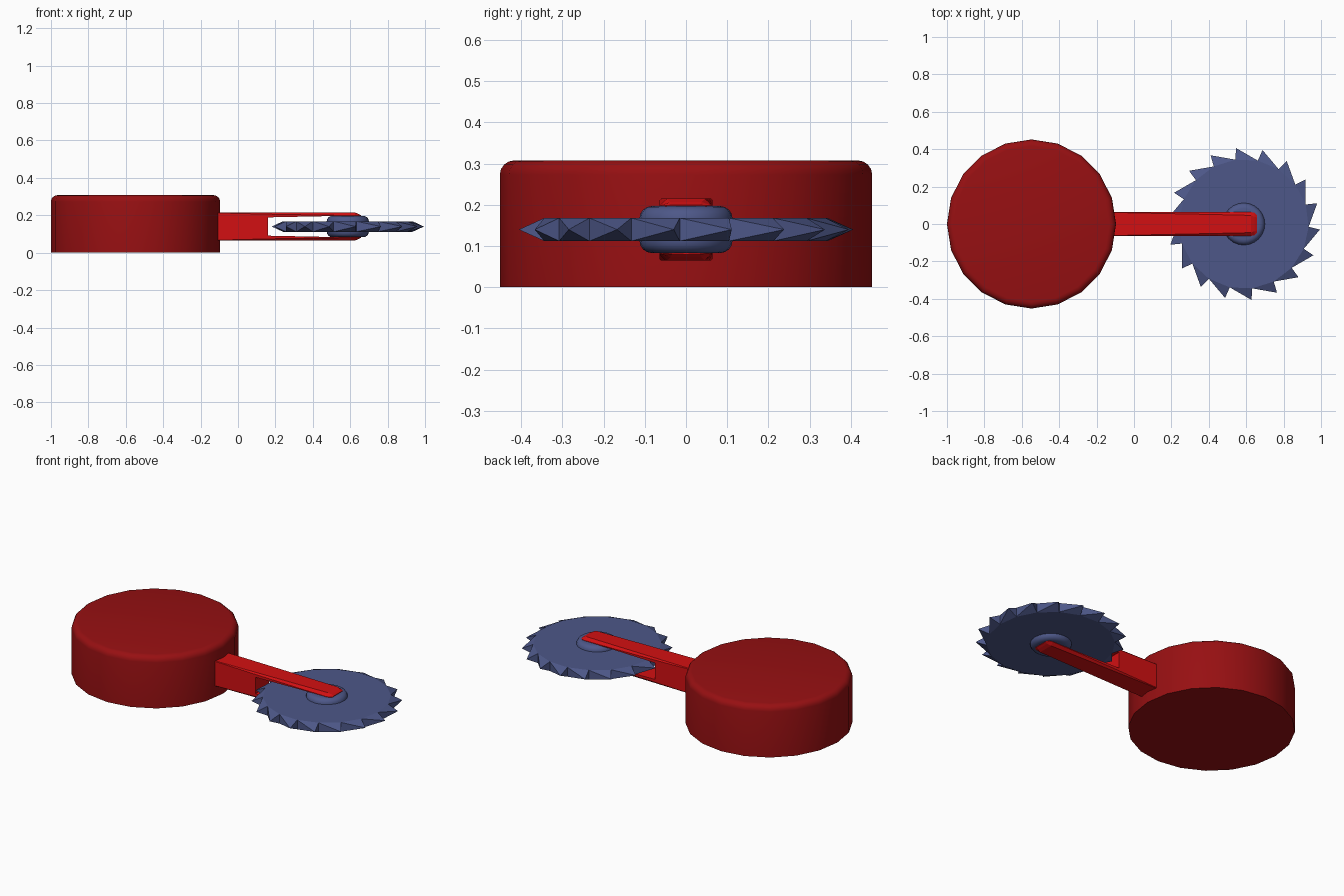
import bpy, bmesh, math

MID_Z = 0.14          # height of the arm, hub and blade mid-plane
BLADE_X = 0.587       # blade axis

if "Cube" in bpy.data.objects:
    bpy.data.objects.remove(bpy.data.objects["Cube"], do_unlink=True)


def make_material(name, rgb):
    mat = bpy.data.materials.new(name)
    mat.use_nodes = True
    mat.diffuse_color = (*rgb, 1)
    mat.node_tree.nodes["Principled BSDF"].inputs["Base Color"].default_value = (*rgb, 1)
    return mat


dark_red = make_material("dark red", (0.31, 0.005, 0.006))
bright_red = make_material("bright red", (0.65, 0.005, 0.006))
steel_blue = make_material("steel blue", (0.075, 0.097, 0.25))


def finish(name, bm, mat, location, smooth=False):
    bmesh.ops.recalc_face_normals(bm, faces=bm.faces)
    mesh = bpy.data.meshes.new(name)
    bm.to_mesh(mesh)
    bm.free()
    mesh.materials.append(mat)
    obj = bpy.data.objects.new(name, mesh)
    obj.location = location
    bpy.context.collection.objects.link(obj)
    if smooth:
        bpy.ops.object.select_all(action="DESELECT")
        obj.select_set(True)
        bpy.context.view_layer.objects.active = obj
        bpy.ops.object.shade_smooth_by_angle(angle=math.radians(40))
    return obj


def rounded_disc(name, radius, z0, z1, sides, bevel, both, mat, location):
    """Cylinder with a rounded top rim, and bottom rim if both."""
    bm = bmesh.new()
    bmesh.ops.create_cone(bm, cap_ends=True, segments=sides, radius1=radius,
                          radius2=radius, depth=z1 - z0)
    bmesh.ops.translate(bm, verts=bm.verts, vec=(0, 0, (z0 + z1) / 2))
    rims = [e for e in bm.edges
            if abs(e.verts[0].co.z - e.verts[1].co.z) < 1e-4
            and (both or e.verts[0].co.z > (z0 + z1) / 2)]
    bmesh.ops.bevel(bm, geom=rims, offset=bevel, segments=4, profile=0.5,
                    affect="EDGES")
    return finish(name, bm, mat, location, smooth=True)


def loft(bm, sections):
    """Bevelled bar along x; each section is x, bottom, shoulder, top, half width, top half width."""
    rings = []
    for x, zb, zs, zt, w, wt in sections:
        outline = [(-w, zb), (-w, zs), (-wt, zt), (wt, zt), (w, zs), (w, zb)]
        rings.append([bm.verts.new((x, y, z)) for y, z in outline])
    for a, b in zip(rings, rings[1:]):
        for i in range(6):
            j = (i + 1) % 6
            bm.faces.new((a[i], a[j], b[j], b[i]))
    bm.faces.new(rings[0])
    bm.faces.new(rings[-1][::-1])


# Round body
rounded_disc("body", 0.452, 0, 0.308, 20, 0.035, False, dark_red, (-0.548, 0, 0))

# Forked arm: upper half of the block and prong, mirrored downward
bm = bmesh.new()
loft(bm, [(-0.12, 0, 0.073, 0.075, 0.064, 0.062),
          (0.16, 0, 0.066, 0.075, 0.064, 0.056)])
bmesh.ops.delete(bm, geom=[f for f in bm.faces if all(abs(v.co.z) < 1e-5 for v in f.verts)],
                 context="FACES_ONLY")
loft(bm, [(0.16, 0.049, 0.066, 0.075, 0.064, 0.056),
          (0.45, 0.055, 0.061, 0.075, 0.064, 0.05),
          (0.625, 0.056, 0.059, 0.075, 0.064, 0.046),
          (0.645, 0.056, 0.059, 0.067, 0.06, 0.038),
          (0.658, 0.056, 0.058, 0.06, 0.047, 0.034)])
arm = finish("forked_arm", bm, bright_red, (0, 0, MID_Z))
mirror = arm.modifiers.new("mirror", "MIRROR")
mirror.use_axis = (False, False, True)

# Saw blade: flat plate whose rim segments are drawn out into pointed teeth
TEETH = 18
bm = bmesh.new()
half = 0.028


def polar(radius, angle, z):
    return bm.verts.new((radius * math.cos(angle), radius * math.sin(angle), z))


step = math.tau / TEETH
valley_start = math.radians(-2.5)
tip_start = math.radians(15.8)
top = [polar(0.347, valley_start + i * step, half) for i in range(TEETH)]
bottom = [polar(0.347, valley_start + i * step, -half) for i in range(TEETH)]
bm.faces.new(top)
bm.faces.new(bottom[::-1])
for i in range(TEETH):
    j = (i + 1) % TEETH
    tip = polar(0.408, tip_start + i * step, 0)
    corners = [top[i], top[j], bottom[j], bottom[i]]
    for k in range(4):
        bm.faces.new((corners[k], corners[(k + 1) % 4], tip))
finish("saw_blade", bm, steel_blue, (BLADE_X, 0, MID_Z))

# Blade hub
rounded_disc("blade_hub", 0.113, -0.057, 0.057, 24, 0.03, True, steel_blue,
             (BLADE_X, 0, MID_Z))
